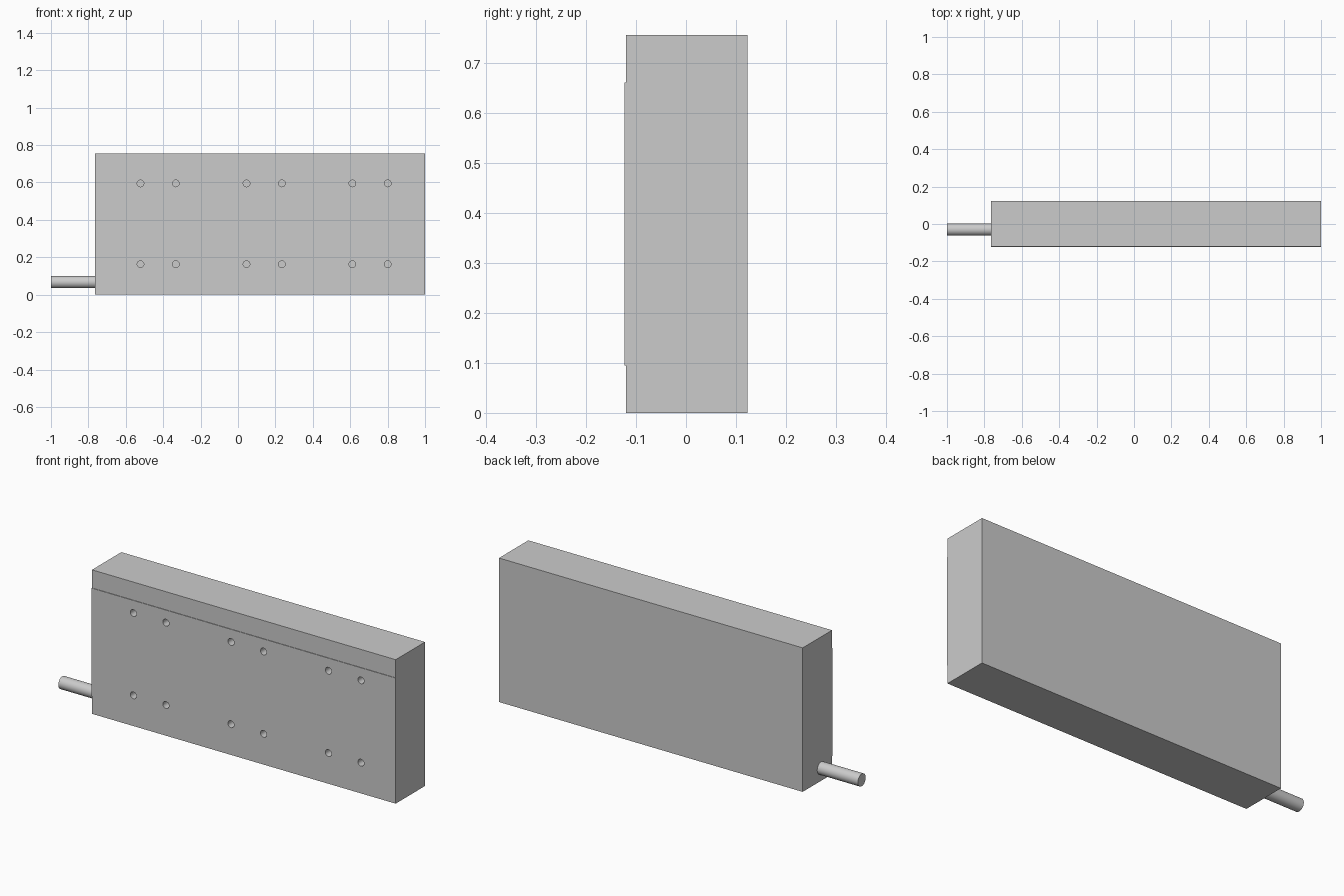
import bpy, bmesh
from math import pi, radians
from mathutils import Matrix

if "Cube" in bpy.data.objects:
    bpy.data.objects.remove(bpy.data.objects["Cube"])

X0, X1, FRONT = -0.764, 1.0, -0.123


def make_object(name, bm):
    bmesh.ops.recalc_face_normals(bm, faces=bm.faces)
    mesh = bpy.data.meshes.new(name)
    bm.to_mesh(mesh)
    bm.free()
    obj = bpy.data.objects.new(name, mesh)
    bpy.context.collection.objects.link(obj)
    return obj


def add_cylinder(bm, radius, depth, matrix, segments=32):
    bmesh.ops.create_cone(bm, cap_ends=True, segments=segments, radius1=radius,
                          radius2=radius, depth=depth, matrix=matrix)


def smooth(obj):
    bpy.ops.object.select_all(action='DESELECT')
    obj.select_set(True)
    bpy.context.view_layer.objects.active = obj
    bpy.ops.object.shade_smooth_by_angle(angle=radians(30))


# Housing: side profile (y, z) with a slightly raised front band, extruded along x
profile = [(-0.12, 0), (0.123, 0), (0.123, 0.756), (-0.12, 0.756),
           (-0.12, 0.661), (FRONT, 0.661), (FRONT, 0.095), (-0.12, 0.095)]
bm = bmesh.new()
face = bm.faces.new([bm.verts.new((X0, y, z)) for y, z in profile])
ext = bmesh.ops.extrude_face_region(bm, geom=[face], use_keep_orig=True)
bmesh.ops.translate(bm, vec=(X1 - X0, 0, 0),
                    verts=[g for g in ext['geom'] if isinstance(g, bmesh.types.BMVert)])
housing = make_object("housing", bm)

# Mounting holes: three pairs in two rows
bm = bmesh.new()
for pair_x in (-0.427, 0.14, 0.706):
    for dx in (-0.0945, 0.0945):
        for z in (0.163, 0.595):
            add_cylinder(bm, 0.018, 0.12,
                         Matrix.Translation((pair_x + dx, FRONT, z)) @ Matrix.Rotation(pi / 2, 4, 'X'))
cutter = make_object("hole_cutter", bm)
mod = housing.modifiers.new("holes", 'BOOLEAN')
mod.operation = 'DIFFERENCE'
mod.solver = 'EXACT'
mod.object = cutter
bpy.context.view_layer.objects.active = housing
bpy.ops.object.modifier_apply(modifier=mod.name)
bpy.data.objects.remove(cutter)
smooth(housing)

# Cable stub leaving the lower left end
bm = bmesh.new()
add_cylinder(bm, 0.0325, X0 + 1.0,
             Matrix.Translation(((X0 - 1) / 2, -0.03, 0.067)) @ Matrix.Rotation(pi / 2, 4, 'Y'), 48)
smooth(make_object("cable", bm))
